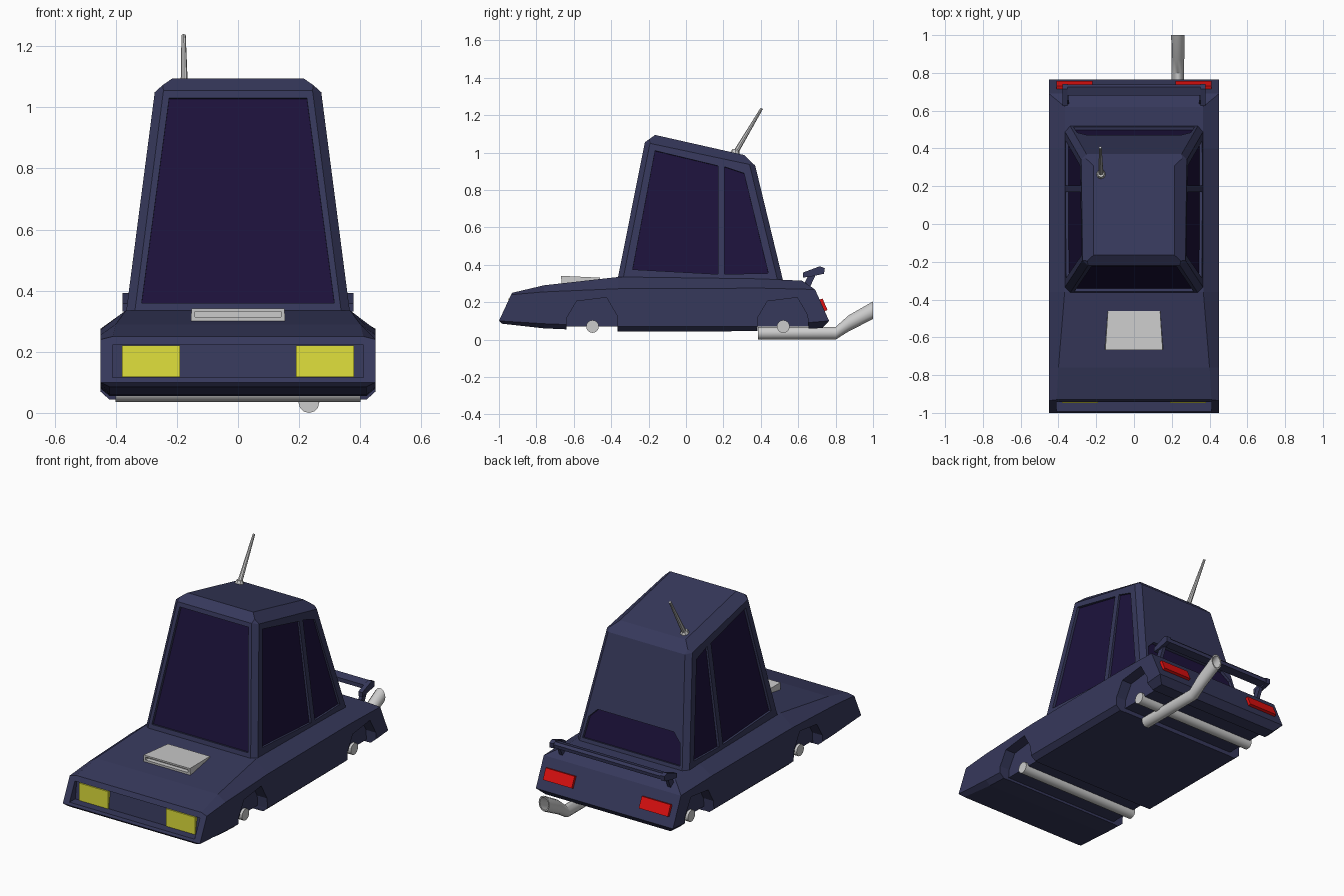
import bpy, bmesh, math
from mathutils import Vector as V

if "Cube" in bpy.data.objects:
    bpy.data.objects.remove(bpy.data.objects["Cube"])


def material(name, rgb):
    m = bpy.data.materials.new(name)
    m.diffuse_color = (*rgb, 1)
    m.use_nodes = True
    m.node_tree.nodes["Principled BSDF"].inputs["Base Color"].default_value = m.diffuse_color
    return m


PAINT = material("navy_paint", (0.037, 0.04, 0.105))
GLASS = material("dark_glass", (0.012, 0.006, 0.045))
YELLOW = material("yellow_lamp", (0.75, 0.75, 0.045))
RED = material("red_lamp", (0.75, 0.005, 0.005))


def finish(name, bm, mat=None):
    bmesh.ops.recalc_face_normals(bm, faces=bm.faces)
    me = bpy.data.meshes.new(name)
    bm.to_mesh(me)
    bm.free()
    ob = bpy.data.objects.new(name, me)
    bpy.context.collection.objects.link(ob)
    if mat:
        me.materials.append(mat)
    return ob


def loft(rings, strip_caps=False):
    bm = bmesh.new()
    vs = [[bm.verts.new(p) for p in r] for r in rings]
    n = len(vs[0])
    for a, b in zip(vs, vs[1:]):
        for i in range(n):
            j = (i + 1) % n
            bm.faces.new((a[i], a[j], b[j], b[i]))
    for r in (vs[0], vs[-1]):
        if strip_caps:
            for i in range(n // 2 - 1):
                bm.faces.new((r[i], r[i + 1], r[n - 2 - i], r[n - 1 - i]))
        else:
            bm.faces.new(r)
    return bm


def prism(name, pts, vec, mat=None):
    vec = V(vec)
    return finish(name, loft([[V(p) for p in pts], [V(p) + vec for p in pts]]), mat)


def side_prism(name, yz, x0, x1, mat=None):
    return prism(name, [(x0, y, z) for y, z in yz], (x1 - x0, 0, 0), mat)


def cut(target, cutters):
    for c in cutters:
        c.hide_render = True
        m = target.modifiers.new("cut", 'BOOLEAN')
        m.operation = 'DIFFERENCE'
        m.solver = 'EXACT'
        m.object = c
        bpy.context.view_layer.objects.active = target
        bpy.ops.object.modifier_apply(modifier=m.name)
        bpy.data.objects.remove(c)


def tube(rings, sides=12):
    # rings: (centre, radius in x, radius in z), all in upright planes
    return loft([[(c[0] + rx * math.cos(2 * math.pi * i / sides), c[1],
                   c[2] + rz * math.sin(2 * math.pi * i / sides)) for i in range(sides)]
                 for c, rx, rz in rings])


def smooth(ob):
    bpy.ops.object.select_all(action='DESELECT')
    ob.select_set(True)
    bpy.context.view_layer.objects.active = ob
    bpy.ops.object.shade_smooth_by_angle(angle=math.radians(40))


# Lower body: half sections (floor, sill, shoulder, deck), mirrored
halves = [
    [(.42, -.985, .085), (.45, -1, .10), (.45, -.935, .24), (.41, -.93, .25)],
    [(.42, -.76, .06), (.45, -.76, .085), (.45, -.76, .255), (.40, -.76, .29)],
    [(.42, -.36, .043), (.45, -.36, .07), (.45, -.36, .272), (.367, -.36, .335)],
    [(.42, .40, .045), (.45, .40, .07), (.45, .40, .275), (.365, .40, .325)],
    [(.41, .73, .062), (.45, .765, .10), (.45, .69, .268), (.365, .62, .315)],
]
rings = [h + [(-x, y, z) for x, y, z in reversed(h)] for h in halves]
body = finish("lower_body", loft(rings, True), PAINT)

# Wheel arches, axle channels and the grille recess
cutters = [side_prism("grille_cutter", [(-1.1, .115), (-1.1, .222), (-.925, .222), (-.94, .115)], -.41, .41)]
for c in (-.5, .52):
    arch = [(c - .145, -.02), (c - .135, .12), (c - .085, .205), (c + .075, .225), (c + .13, .13), (c + .14, -.02)]
    cutters.append(side_prism("channel_cutter", [(c - .138, -.02), (c - .138, .07), (c + .135, .07), (c + .135, -.02)], -.6, .6))
    for s in (-1, 1):
        cutters.append(side_prism("arch_cutter", arch, s * .385, s * .6))
cut(body, cutters)

# Tall cabin with chamfered corner posts
def cabin_ring(xf, yf, zf, xr, yr, zr):
    return [(-xf, yf, zf), (xf, yf, zf), (xr, yr, zr), (-xr, yr, zr)]


bm = loft([cabin_ring(.37, -.37, .30, .37, .525, .29),
           cabin_ring(.272, -.22, 1.055, .28, .37, .93),
           cabin_ring(.215, -.165, 1.094, .215, .31, .987)])
posts = [e for e in bm.edges if abs(e.verts[0].co.z - e.verts[1].co.z) > .5]
bmesh.ops.bevel(bm, geom=posts, offset=.028, segments=1, affect='EDGES')
cabin = finish("cabin", bm, PAINT)

# Recessed windows
def window(name, pts, normal):
    n = V(normal).normalized()
    pts = [V(p) for p in pts]
    cut(cabin, [prism("window_cutter", [p + n * .05 for p in pts], n * -.07)])
    prism(name, [p - n * .03 for p in pts], n * .014, GLASS)


def front_y(z):
    return -.37 + (z - .30) * .1987


def rear_y(z):
    return .525 - (z - .29) * .242


window("windshield", [(x, front_y(z), z) for x, z in
                      [(-.315, .36), (.315, .36), (.225, 1.03), (-.225, 1.03)]], (0, -1, .1987))
window("rear_window", [(x, rear_y(z), z) for x, z in
                       [(-.32, .34), (.32, .34), (.30, .46), (.25, .51), (-.25, .51), (-.30, .46)]], (0, 1, .242))
side_panes = {"front_side_window": [(-.285, .375), (-.165, 1.01), (.17, .93), (.17, .35)],
              "rear_side_window": [(.205, .925), (.31, .89), (.44, .355), (.205, .35)]}
for s in (-1, 1):
    for name, yz in side_panes.items():
        window(name, [(s * (.37 - (z - .30) * .13), y, z) for y, z in yz], (s, 0, .13))

# Lamps
for s in (-1, 1):
    prism("headlight", [(s * x, -.948, z) for x, z in [(.19, .117), (.38, .117), (.38, .22), (.19, .22)]],
          (0, .03, 0), YELLOW)
    side_prism("tail_light", [(.71, .213), (.73, .219), (.757, .158), (.735, .15)], s * .22, s * .41, RED)

# Rear spoiler: bar, end plates and posts
side_prism("spoiler_bar", [(.68, .352), (.68, .375), (.725, .388), (.738, .375), (.735, .355)], -.36, .36, PAINT)
for s in (-1, 1):
    side_prism("spoiler_end", [(.625, .332), (.625, .358), (.715, .392), (.742, .382), (.738, .352), (.66, .335)],
               s * .352, s * .378, PAINT)
    side_prism("spoiler_post", [(.625, .285), (.665, .285), (.695, .35), (.655, .345)], s * .345, s * .365, PAINT)

# Hood scoop with a recessed mouth
bm = loft([[(-.155, -.665, .29), (.155, -.665, .29), (.152, -.668, .341), (-.152, -.668, .341)],
           [(-.14, -.46, .31), (.14, -.46, .31), (.138, -.46, .331), (-.138, -.46, .331)]])
scoop = finish("hood_scoop", bm)
cut(scoop, [prism("mouth_cutter", [(x, -.7, z) for x, z in
                                   [(-.14, .313), (.14, .313), (.14, .331), (-.14, .331)]], (0, .06, 0))])

# Axles
for y in (-.5, .52):
    bm = bmesh.new()
    bmesh.ops.create_cone(bm, cap_ends=True, segments=16, radius1=.034, radius2=.034, depth=.8)
    axle = finish("axle", bm)
    axle.rotation_euler = (0, math.pi / 2, 0)
    axle.location = (0, y, .07)
    smooth(axle)

# Exhaust pipe with a hollow upturned tip
x = .232
smooth(finish("exhaust", tube([((x, .385, .034), .034, .034), ((x, .80, .034), .034, .034),
                               ((x, .87, .087), .034, .043), ((x, 1, .157), .035, .047),
                               ((x, 1, .157), .028, .038), ((x, .90, .103), .026, .034)])))

# Antenna
base, tip = V((-.175, .262, .995)), V((-.178, .405, 1.236))
for name, end, r1, r2 in (("antenna_base", base + V((0, .004, .02)), .026, .018), ("antenna", tip, .014, .007)):
    d = end - base
    bm = bmesh.new()
    bmesh.ops.create_cone(bm, cap_ends=True, segments=8, radius1=r1, radius2=r2, depth=d.length)
    ob = finish(name, bm)
    ob.location = (base + end) / 2
    ob.rotation_euler = d.to_track_quat('Z', 'Y').to_euler()
